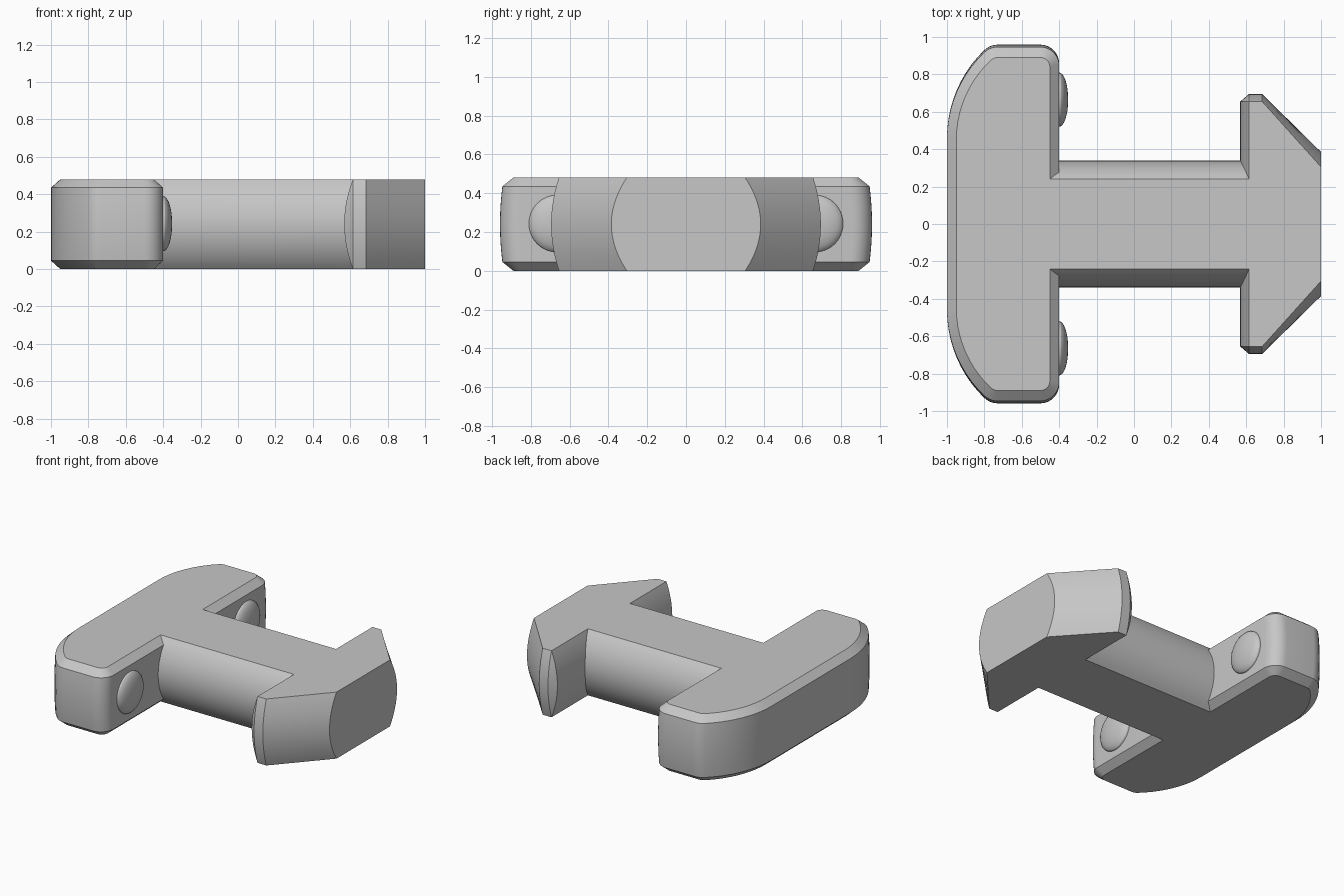
import bpy, bmesh, math
from mathutils import Matrix

cube = bpy.data.objects.get("Cube")
if cube:
    bpy.data.objects.remove(cube, do_unlink=True)

GREY = (0.57, 0.57, 0.57, 1.0)
grey = bpy.data.materials.new("plain grey")
grey.use_nodes = True
grey.diffuse_color = GREY
grey.node_tree.nodes["Principled BSDF"].inputs["Base Color"].default_value = GREY

HEIGHT = 0.48
MID = HEIGHT / 2
EDGE = 0.045            # height of the chamfer on the wide head
SHAFT_RADIUS = 0.339


def add_object(name, bm):
    mesh = bpy.data.meshes.new(name)
    bmesh.ops.recalc_face_normals(bm, faces=bm.faces)
    bm.to_mesh(mesh)
    bm.free()
    obj = bpy.data.objects.new(name, mesh)
    bpy.context.collection.objects.link(obj)
    mesh.materials.append(grey)
    bpy.ops.object.select_all(action='DESELECT')
    obj.select_set(True)
    bpy.context.view_layer.objects.active = obj
    bpy.ops.object.shade_smooth_by_angle(angle=math.radians(25))
    return obj


def arc(cx, cy, r, start, end, steps):
    angles = [math.radians(start + (end - start) * i / steps) for i in range(steps + 1)]
    return [(cx + r * math.cos(a), cy + r * math.sin(a)) for a in angles]


def half_outline(z):
    """Outline on the +y side at height z, from the head's back to the tip."""
    bulge = 1 - ((z - MID) / MID) ** 2
    inset = 0.05 * max(0, 1 - min(z, HEIGHT - z) / EDGE)
    shaft_y = math.sqrt(SHAFT_RADIUS ** 2 - (z - MID) ** 2)
    # wide head: broad curve, then two rounded corners
    head = arc(-0.366, 0.45, 0.634 - inset, 180, 133, 10)
    head += arc(-0.73, 0.84, 0.1 - inset, 133, 90, 5)[1:]
    head += arc(-0.5, 0.84, 0.1 - inset, 90, 0, 8)
    head = [(x, y * (1 + 0.02 * bulge)) for x, y in head]
    # round shaft and arrow-shaped tip
    shoulder = 0.615 - 0.047 * bulge
    barb = 0.655 + 0.04 * bulge
    return head + [(-0.4 - inset, shaft_y), (shoulder, shaft_y), (shoulder, 0.655),
                   (0.615, barb), (0.685, barb), (1, 0.305 + 0.08 * bulge)]


# Body: stacked outlines joined into one closed shell
steps = 12
levels = [EDGE + (HEIGHT - 2 * EDGE) * i / steps for i in range(steps + 1)]
levels = [0, EDGE / 2] + levels + [HEIGHT - EDGE / 2, HEIGHT]
bm = bmesh.new()
rings = []
for z in levels:
    half = half_outline(z)
    outline = half + [(x, -y) for x, y in reversed(half)]
    rings.append([bm.verts.new((x, y, z)) for x, y in outline])
for low, high in zip(rings, rings[1:]):
    for i in range(len(low)):
        bm.faces.new((low[i - 1], low[i], high[i], high[i - 1]))
bm.faces.new(rings[0])
bm.faces.new(rings[-1])
bmesh.ops.remove_doubles(bm, verts=bm.verts, dist=0.0005)
add_object("body", bm)

# Locking bumps: shallow domes on the head's inner faces
for name, side in (("left_bump", -1), ("right_bump", 1)):
    bm = bmesh.new()
    place = (Matrix.Translation((-0.4, side * 0.665, 0.243))
             @ Matrix.Diagonal((0.048, 0.145, 0.147, 1))
             @ Matrix.Rotation(math.pi / 2, 4, 'Y'))
    bmesh.ops.create_uvsphere(bm, u_segments=32, v_segments=16, radius=1, matrix=place)
    hidden = [v for v in bm.verts if v.co.x < -0.401]
    bmesh.ops.delete(bm, geom=hidden, context='VERTS')
    bump = add_object(name, bm)
    bump.data.shade_smooth()
